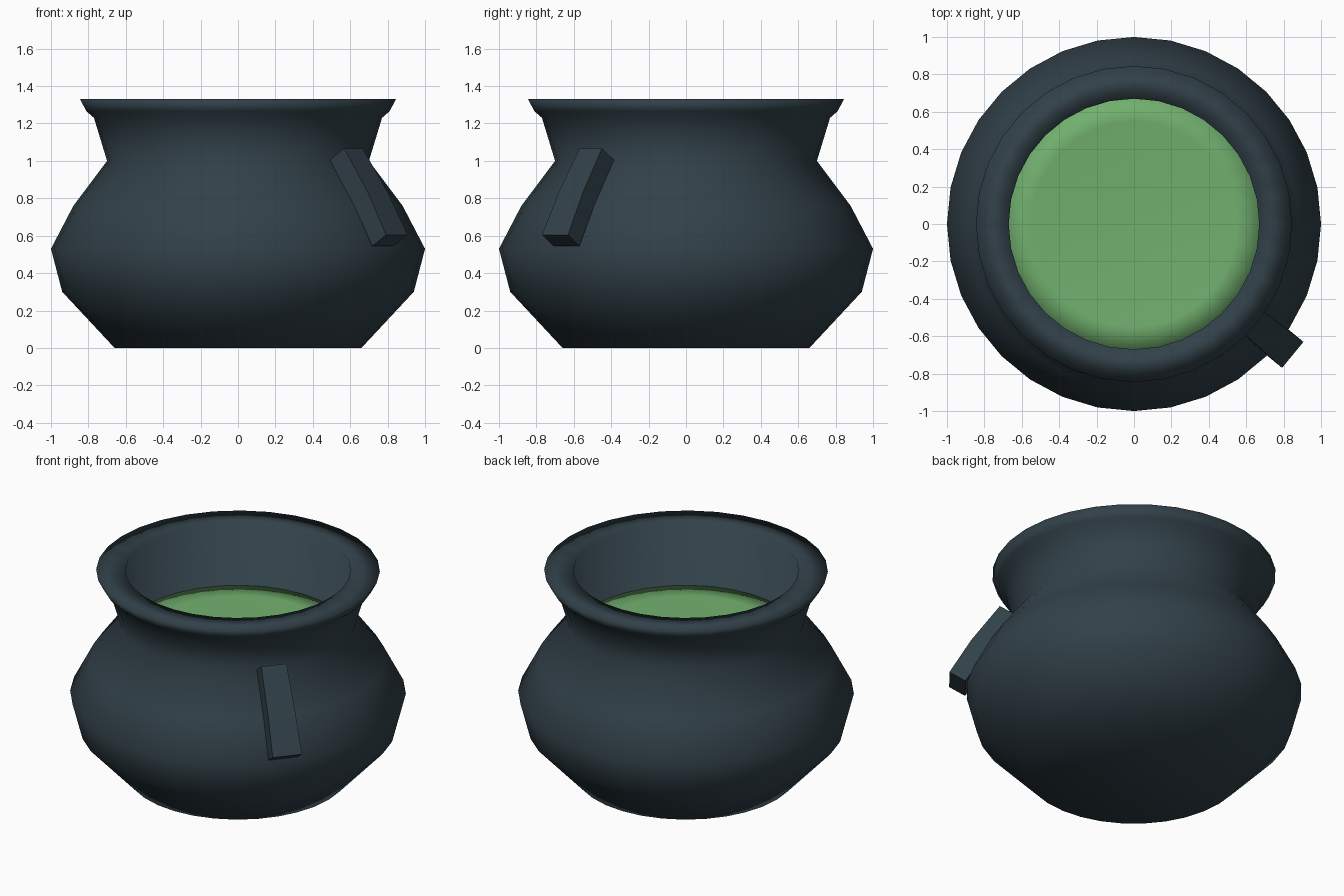
import bpy
import bmesh
from math import cos, sin, pi, radians
from mathutils import Vector

SIDES = 32

default = bpy.data.objects.get("Cube")
if default:
    bpy.data.objects.remove(default)


def make_material(name, rgb):
    mat = bpy.data.materials.new(name)
    mat.use_nodes = True
    color = (*rgb, 1.0)
    mat.diffuse_color = color
    bsdf = next(n for n in mat.node_tree.nodes if n.type == 'BSDF_PRINCIPLED')
    bsdf.inputs["Base Color"].default_value = color
    return mat


def finish(name, bm, mat, smooth):
    bmesh.ops.recalc_face_normals(bm, faces=bm.faces)
    for face in bm.faces:
        face.smooth = smooth
    mesh = bpy.data.meshes.new(name)
    bm.to_mesh(mesh)
    bm.free()
    mesh.materials.append(mat)
    obj = bpy.data.objects.new(name, mesh)
    bpy.context.collection.objects.link(obj)
    return obj


def lathe(name, profile, mat):
    """Revolve (radius, height) points around z; open ends are capped."""
    bm = bmesh.new()
    rings = [[bm.verts.new((r * cos(2 * pi * i / SIDES), r * sin(2 * pi * i / SIDES), z))
              for i in range(SIDES)] for r, z in profile]
    for low, high in zip(rings, rings[1:]):
        for i in range(SIDES):
            j = (i + 1) % SIDES
            bm.faces.new((low[i], low[j], high[j], high[i]))
    bm.faces.new(rings[0])
    bm.faces.new(rings[-1])
    return finish(name, bm, mat, True)


iron = make_material("dark iron", (0.031, 0.052, 0.066))
green = make_material("green liquid", (0.165, 0.43, 0.155))

# Pot: rounded belly, narrow neck, flared lip and straight inner wall
lathe("pot", [(0.66, 0), (0.94, 0.30), (1.0, 0.53), (0.88, 0.76), (0.70, 1.0),
              (0.77, 1.23), (0.81, 1.265), (0.845, 1.33), (0.67, 1.33), (0.67, 0.88)], iron)

# Liquid: shallow dish meeting the inner wall
bm_profile = [(0.67, 0.88), (0.67, 0.92), (0.55, 0.908)]
lathe("liquid", bm_profile, green)

# Handle: a bent slab lying against the belly on one side
out = Vector((cos(radians(-39.5)), sin(radians(-39.5)), 0))
side = Vector((-out.y, out.x, 0))
# outer radius, outer height, inner radius, inner height, half width
stations = [(0.80, 1.067, 0.70, 1.005, 0.078),
            (0.97, 0.83, 0.865, 0.775, 0.084),
            (1.10, 0.605, 1.005, 0.545, 0.09)]
bm = bmesh.new()
loops = []
for ro, zo, ri, zi, w in stations:
    corners = [(ro, zo, w), (ro, zo, -w), (ri, zi, -w), (ri, zi, w)]
    loops.append([bm.verts.new(out * r + side * s + Vector((0, 0, z))) for r, z, s in corners])
for a, b in zip(loops, loops[1:]):
    for i in range(4):
        j = (i + 1) % 4
        bm.faces.new((a[i], a[j], b[j], b[i]))
bm.faces.new(loops[0])
bm.faces.new(loops[-1])
handle = finish("handle", bm, iron, True)
bpy.context.view_layer.objects.active = handle
handle.select_set(True)
bpy.ops.object.shade_smooth_by_angle(angle=radians(40))
handle.select_set(False)
